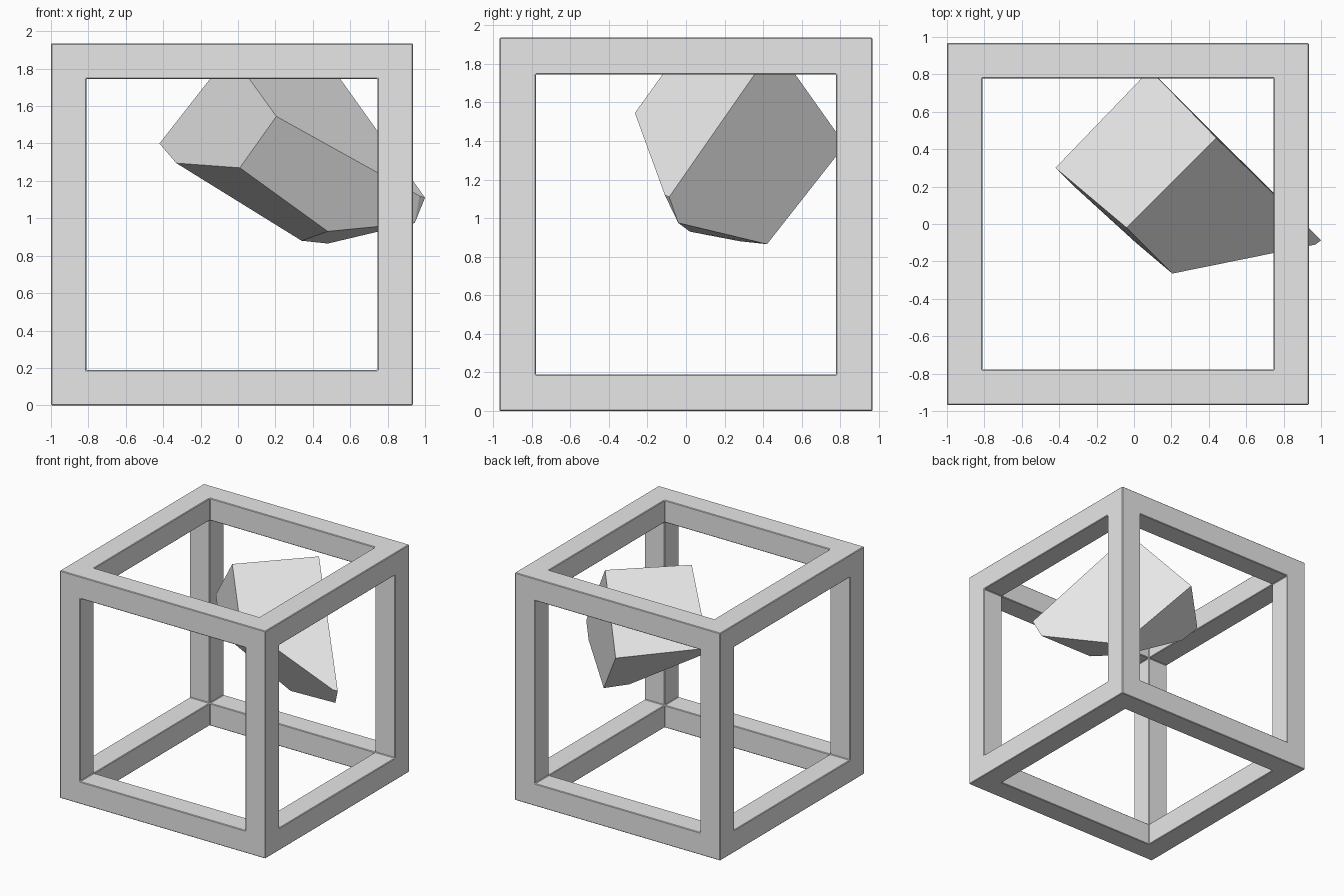
import bpy, bmesh
from mathutils import Vector

cube = bpy.data.objects.get("Cube")
if cube:
    bpy.data.objects.remove(cube, do_unlink=True)

grey = bpy.data.materials.new("plain_grey")
grey.use_nodes = True
grey.diffuse_color = (0.8, 0.8, 0.8, 1)
grey.node_tree.nodes["Principled BSDF"].inputs["Base Color"].default_value = (0.8, 0.8, 0.8, 1)


def add_object(name, bm):
    bmesh.ops.recalc_face_normals(bm, faces=bm.faces)
    mesh = bpy.data.meshes.new(name)
    bm.to_mesh(mesh)
    bm.free()
    mesh.materials.append(grey)
    obj = bpy.data.objects.new(name, mesh)
    bpy.context.collection.objects.link(obj)
    return obj


# Open cube frame: a 3 x 3 x 3 block of cells that keeps only corners and beams
OUTER, INNER = 0.9675, 0.778
CENTRE = Vector((-0.0325, 0, OUTER))
stops = (-OUTER, -INNER, INNER, OUTER)


def is_solid(cell):
    return all(0 <= c <= 2 for c in cell) and sum(c == 1 for c in cell) <= 1


bm = bmesh.new()
cells = [(i, j, k) for i in range(3) for j in range(3) for k in range(3)]
for cell in filter(is_solid, cells):
    for axis in range(3):
        for side in (0, 1):
            neighbour = list(cell)
            neighbour[axis] += 2 * side - 1
            if is_solid(neighbour):
                continue
            u, v = (axis + 1) % 3, (axis + 2) % 3
            quad = []
            for du, dv in ((0, 0), (1, 0), (1, 1), (0, 1)):
                corner = list(cell)
                corner[axis] += side
                corner[u] += du
                corner[v] += dv
                quad.append(bm.verts.new(CENTRE + Vector([stops[c] for c in corner])))
            bm.faces.new(quad)
bmesh.ops.remove_doubles(bm, verts=bm.verts, dist=0.001)
frame = add_object("cube_frame", bm)
bevel = frame.modifiers.new("edge_bevel", "BEVEL")
bevel.width = 0.005
bevel.segments = 1
bevel.limit_method = "ANGLE"

# Floating faceted stone: a tilted block with cut corners
points = {
    "a": (-0.42, 0.30, 1.40), "b": (-0.33, 0.21, 1.295),
    "c": (0.01, -0.10, 1.27), "d": (0.205, -0.265, 1.545),
    "f": (0.48, 0.02, 0.93), "g": (0.34, 0.28, 0.88),
    "h": (0.48, 0.42, 0.865), "k": (0.085, 0.825, 1.38),
    "l": (0.44, 0.46, 1.895), "m": (-0.04, -0.02, 1.885),
    "s": (0.945, -0.04, 0.975), "t": (1.0, -0.087, 1.11),
    "u": (0.97, -0.11, 1.12),
}
bm = bmesh.new()
verts = {key: bm.verts.new(co) for key, co in points.items()}
for loop in ("amlk", "mdutl", "ltshk", "amdcb", "akhgb", "bcfg", "fghs", "cdusf", "uts"):
    bm.faces.new([verts[key] for key in loop])
add_object("faceted_stone", bm)
